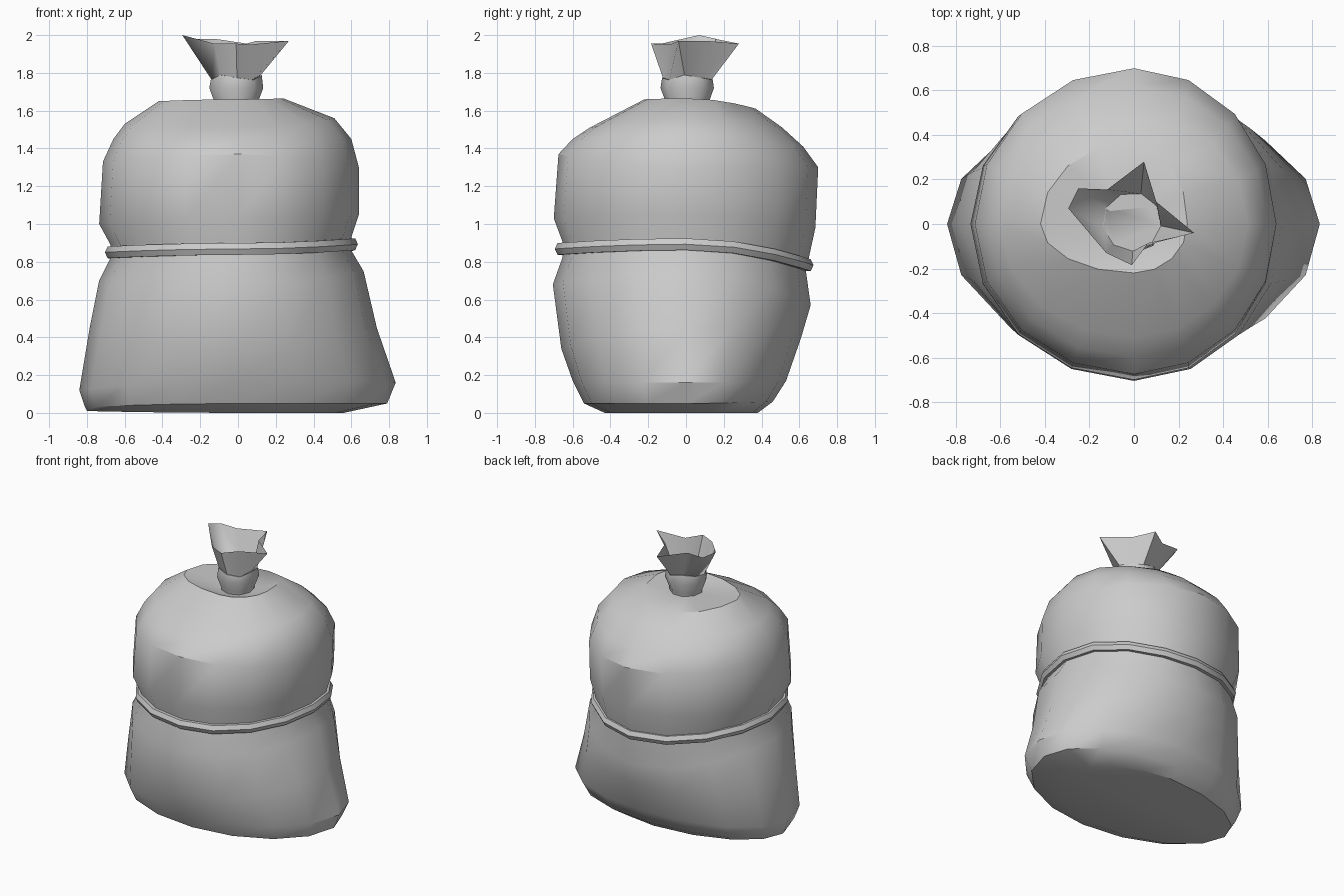
import bpy, bmesh
from math import cos, sin, tau, radians, atan2
from mathutils import Vector

if "Cube" in bpy.data.objects:
    bpy.data.objects.remove(bpy.data.objects["Cube"])

SEG = 16


def skin(name, rings, cap_start=False, cap_end=False, wrap=False, angle=35):
    """Loft closed rings of points into one smooth-shaded object."""
    bm = bmesh.new()
    rows = [[bm.verts.new(p) for p in ring] for ring in rings]
    pairs = list(zip(rows, rows[1:]))
    if wrap:
        pairs.append((rows[-1], rows[0]))
    for a, b in pairs:
        n = len(a)
        for i in range(n):
            j = (i + 1) % n
            bm.faces.new((a[i], a[j], b[j], b[i]))
    if cap_start:
        bm.faces.new(rows[0][::-1])
    if cap_end:
        bm.faces.new(rows[-1])
    bmesh.ops.recalc_face_normals(bm, faces=bm.faces)
    mesh = bpy.data.meshes.new(name)
    bm.to_mesh(mesh)
    bm.free()
    ob = bpy.data.objects.new(name, mesh)
    bpy.context.collection.objects.link(ob)
    bpy.ops.object.select_all(action='DESELECT')
    ob.select_set(True)
    bpy.context.view_layer.objects.active = ob
    bpy.ops.object.shade_smooth_by_angle(angle=radians(angle))
    return ob


def lopsided_ring(right, back, left, front):
    """Ellipse ring from (radius, height) in four directions."""
    pts = []
    for i in range(SEG):
        c, s = cos(tau * i / SEG), sin(tau * i / SEG)
        px = right if c >= 0 else left
        py = back if s >= 0 else front
        pts.append(Vector((px[0] * c, py[0] * s, px[1] * c * c + py[1] * s * s)))
    return pts


# Sack body: each row gives right, back, left, front (radius, height)
profile = [
    ((.56, .00), (.38, .00), (.80, .01), (.43, .00)),
    ((.79, .05), (.46, .06), (.81, .03), (.54, .05)),
    ((.835, .16), (.53, .17), (.84, .12), (.60, .17)),
    ((.735, .45), (.61, .40), (.785, .45), (.66, .34)),
    ((.665, .75), (.66, .57), (.735, .70), (.705, .68)),
    ((.60, .86), (.635, .75), (.675, .82), (.655, .82)),
    ((.60, .93), (.65, .82), (.675, .89), (.655, .91)),
    ((.64, 1.05), (.685, .98), (.735, 1.0), (.70, 1.03)),
    ((.64, 1.30), (.70, 1.30), (.715, 1.33), (.675, 1.37)),
    ((.60, 1.45), (.62, 1.41), (.66, 1.45), (.60, 1.45)),
    ((.51, 1.56), (.51, 1.51), (.60, 1.53), (.51, 1.51)),
    ((.24, 1.665), (.37, 1.61), (.42, 1.65), (.22, 1.66)),
    ((.09, 1.62), (.11, 1.62), (.11, 1.62), (.10, 1.62)),
]
skin("sack_body", [lopsided_ring(*row) for row in profile], True, True)

# Cord around the waist: six-sided tube following a tilted ring
path = lopsided_ring((.605, .893), (.645, .782), (.675, .85), (.665, .868))
cord = []
for p in path:
    out = Vector((p.x, p.y, 0)).normalized()
    cord.append([p + out * .03 * cos(tau * k / 6) + Vector((0, 0, .036 * sin(tau * k / 6)))
                 for k in range(6)])
skin("waist_cord", cord, wrap=True, angle=40)

# Gathered neck and flared ragged mouth
rim = [(.27, -.04, 1.97), (.10, .10, 1.97), (.045, .28, 1.955), (-.12, .155, 1.98),
       (-.25, .16, 1.98), (-.295, .07, 2.0), (-.125, -.13, 1.955), (-.01, -.185, 1.955),
       (.065, -.085, 1.95)]


def neck_ring(radius, z, wave=0):
    pts = []
    for i in range(len(rim)):
        a = tau * (i - .2) / len(rim)
        pts.append(Vector((radius * cos(a) - .01, radius * sin(a) + .01, z + wave * cos(3 * a))))
    return pts


skin("neck_tie", [neck_ring(.11, 1.58), neck_ring(.115, 1.64), neck_ring(.145, 1.72),
                  neck_ring(.137, 1.775, .015)], False, True, angle=50)
skin("flared_mouth", [neck_ring(.132, 1.775, .015), [Vector(p) for p in rim]], True, angle=60)
